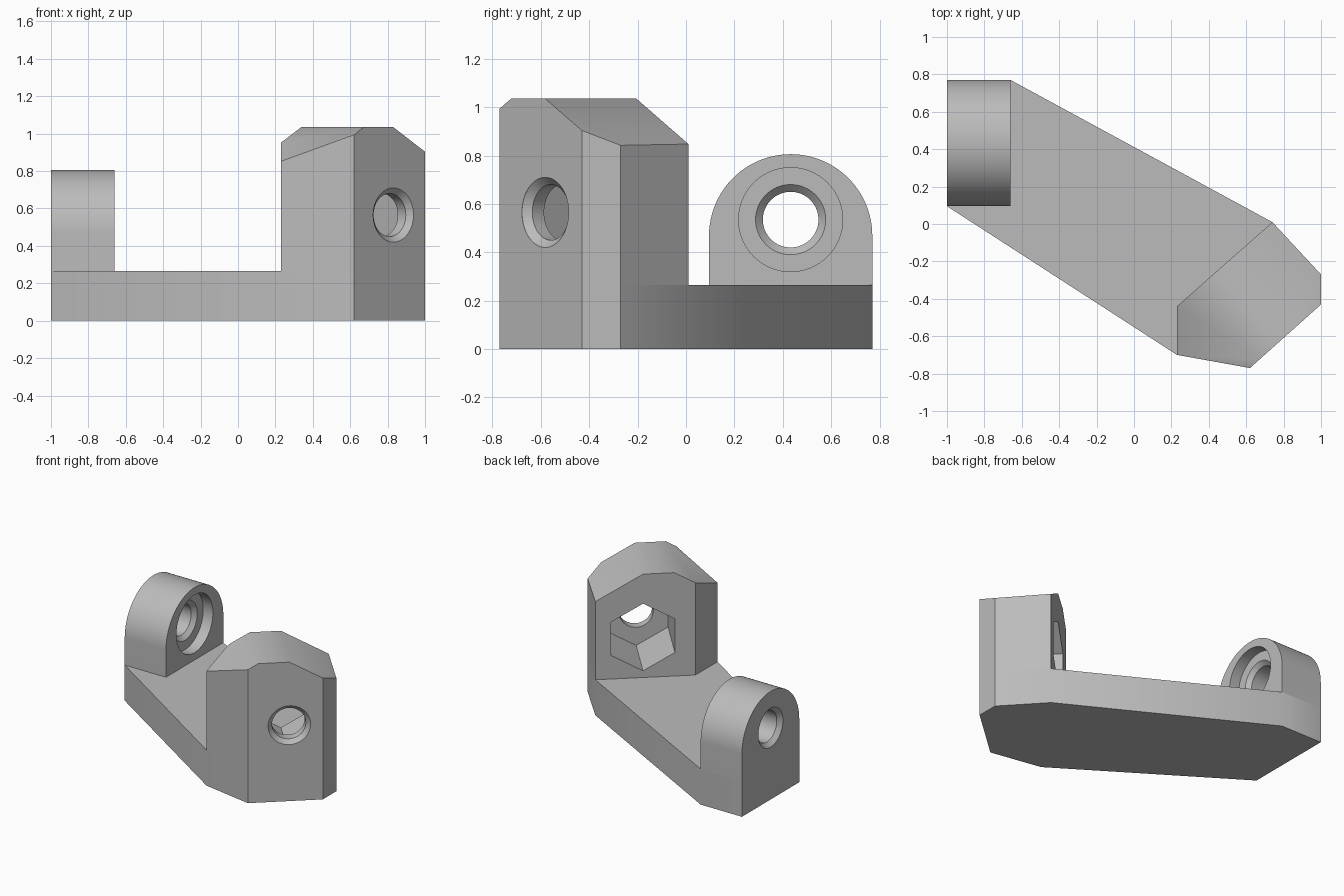
import bpy, bmesh, math
from mathutils import Vector

cube = bpy.data.objects.get("Cube")
if cube:
    bpy.data.objects.remove(cube, do_unlink=True)

grey = bpy.data.materials.new("plain_grey")
grey.use_nodes = True
tone = (0.5, 0.5, 0.5, 1)
grey.diffuse_color = tone
grey.node_tree.nodes["Principled BSDF"].inputs["Base Color"].default_value = tone


def make(name, bm):
    bmesh.ops.recalc_face_normals(bm, faces=bm.faces[:])
    mesh = bpy.data.meshes.new(name)
    bm.to_mesh(mesh)
    bm.free()
    mesh.materials.append(grey)
    obj = bpy.data.objects.new(name, mesh)
    bpy.context.collection.objects.link(obj)
    return obj


def extrude(points, offset):
    """Closed prism from a flat outline."""
    bm = bmesh.new()
    face = bm.faces.new([bm.verts.new(p) for p in points])
    new = bmesh.ops.extrude_face_region(bm, geom=[face], use_keep_orig=True)["geom"]
    verts = [g for g in new if isinstance(g, bmesh.types.BMVert)]
    bmesh.ops.translate(bm, verts=verts, vec=offset)
    return bm


def lathe(name, origin, axis, profile, sides=64):
    """Closed solid turned about a level axis; profile is (depth, radius)."""
    bm = bmesh.new()
    origin, axis, up = Vector(origin), Vector(axis).normalized(), Vector((0, 0, 1))
    side = axis.cross(up)
    rings = []
    for depth, radius in profile:
        ring = []
        for i in range(sides):
            a = math.pi / 2 + math.tau * i / sides
            ring.append(bm.verts.new(origin + axis * depth
                                     + radius * (math.cos(a) * side + math.sin(a) * up)))
        rings.append(ring)
    for lo, hi in zip(rings, rings[1:]):
        for i in range(sides):
            j = (i + 1) % sides
            bm.faces.new((lo[i], lo[j], hi[j], hi[i]))
    bm.faces.new(rings[0])
    bm.faces.new(rings[-1])
    return make(name, bm)


def select(obj):
    bpy.ops.object.select_all(action="DESELECT")
    obj.select_set(True)
    bpy.context.view_layer.objects.active = obj


def cut(obj, cutter):
    cutter.hide_render = True
    mod = obj.modifiers.new("cut", "BOOLEAN")
    mod.operation, mod.solver, mod.object = "DIFFERENCE", "EXACT", cutter
    select(obj)
    bpy.ops.object.modifier_apply(modifier=mod.name)
    bpy.data.objects.remove(cutter, do_unlink=True)


# Base plate
floor = 0.265
block_outline = [(0.74, 0.01), (0.23, -0.44), (0.23, -0.70), (0.62, -0.77), (1, -0.43), (1, -0.27)]
plate_outline = [(-1, 0.095), (-1, 0.77), (-0.66, 0.77), block_outline[0],
                 *block_outline[:1:-1][:4][::1]]
plate = make("base_plate", extrude([(x, y, 0) for x, y in plate_outline], (0, 0, floor)))

# Pivot ear: straight sides with a round top
ear_y, arc_z, arc_r = 0.4325, 0.468, 0.3375
ear_outline = [(-1, ear_y + arc_r, floor)]
for i in range(49):
    a = math.pi * i / 48
    ear_outline.append((-1, ear_y + arc_r * math.cos(a), arc_z + arc_r * math.sin(a)))
ear_outline.append((-1, ear_y - arc_r, floor))
ear = make("pivot_ear", extrude(ear_outline, (0.34, 0, 0)))

# Ear bore with a wide recess and a chamfer at each end
bore, mouth = 0.115, 0.145
cut(ear, lathe("ear_bore", (-0.66, ear_y, 0.535), (-1, 0, 0),
               [(-0.02, 0.215), (0.08, 0.215), (0.08, mouth), (0.11, bore),
                (0.31, bore), (0.34, mouth), (0.36, mouth)]))

# Angled block with a sloped roof
turn = math.radians(41.5)
along = Vector((math.cos(turn), math.sin(turn), 0))
inward = Vector((-math.sin(turn), math.cos(turn), 0))
top = 1.035
bm = extrude([(x, y, floor) for x, y in block_outline], (0, 0, top - floor))
slope = math.radians(30)
for ridge, sign in ((0.025, -1), (0.236, 1)):
    normal = along * sign * math.sin(slope) + Vector((0, 0, math.cos(slope)))
    result = bmesh.ops.bisect_plane(
        bm, geom=bm.verts[:] + bm.edges[:] + bm.faces[:], dist=1e-5,
        plane_co=along * ridge + Vector((0, 0, top)), plane_no=normal, clear_outer=True)
    edges = [g for g in result["geom_cut"] if isinstance(g, bmesh.types.BMEdge)]
    bmesh.ops.holes_fill(bm, edges=edges, sides=0)
block = make("angled_block", bm)

# Bolt hole from the front, hexagonal nut pocket from the back
hole = along * 0.237 - inward * 0.986 + Vector((0, 0, 0.565))
cut(block, lathe("bolt_hole", hole, inward,
                 [(-0.02, mouth), (0, mouth), (0.03, bore), (0.2, bore)]))
cut(block, lathe("nut_pocket", hole, inward, [(0.095, 0.25), (0.55, 0.25)], 6))

for part in (plate, ear, block):
    select(part)
    bpy.ops.object.shade_smooth_by_angle(angle=math.radians(33))
